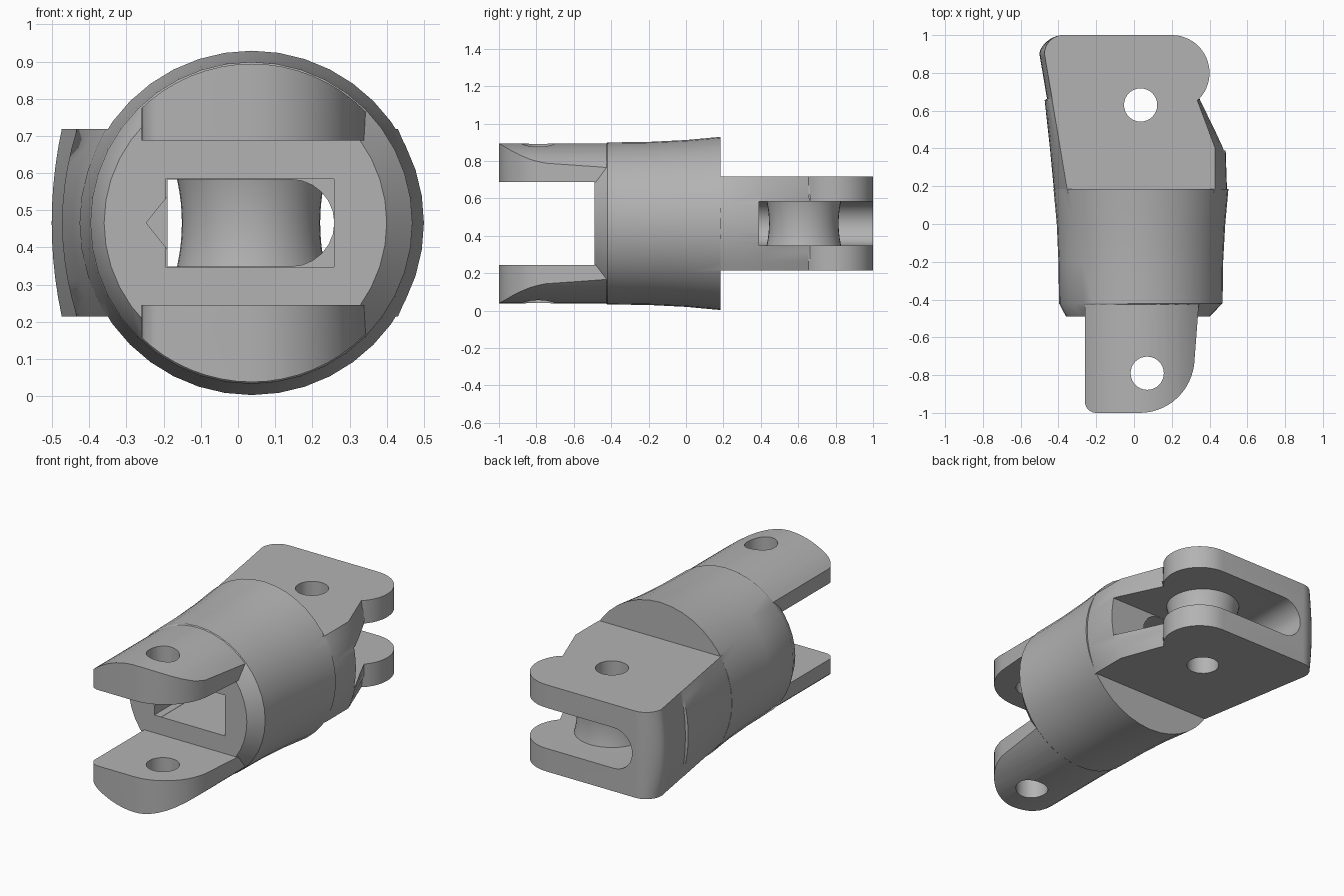
import bpy, bmesh
from math import cos, sin, pi, sqrt, radians

if "Cube" in bpy.data.objects:
    bpy.data.objects.remove(bpy.data.objects["Cube"], do_unlink=True)

CX, CZ = 0.037, 0.466          # long axis of the link
SLOT = 0.118                   # half height of the inner slot
PIN_FRONT, PIN_BACK = (0.07, -0.79), (0.035, 0.63)

grey = bpy.data.materials.new("plain grey")
grey.use_nodes = True
grey.diffuse_color = (0.45, 0.45, 0.45, 1)
grey.node_tree.nodes["Principled BSDF"].inputs["Base Color"].default_value = (0.45, 0.45, 0.45, 1)


def loft(name, rings):
    """Skin equal-length rings of points and cap both ends."""
    bm = bmesh.new()
    rows = [[bm.verts.new(p) for p in ring] for ring in rings]
    n = len(rows[0])
    for a, b in zip(rows, rows[1:]):
        for i in range(n):
            j = (i + 1) % n
            bm.faces.new((a[i], a[j], b[j], b[i]))
    bm.faces.new(rows[0])
    bm.faces.new(rows[-1])
    bmesh.ops.recalc_face_normals(bm, faces=bm.faces)
    mesh = bpy.data.meshes.new(name)
    bm.to_mesh(mesh)
    bm.free()
    mesh.materials.append(grey)
    ob = bpy.data.objects.new(name, mesh)
    bpy.context.collection.objects.link(ob)
    return ob


def along_y(name, outline, y0, y1):
    return loft(name, [[(x, y, z) for x, z in outline] for y in (y0, y1)])


def along_z(name, outline, z0, z1):
    return loft(name, [[(x, y, z) for x, y in outline] for z in (z0, z1)])


def arc(cx, cy, r, a0, a1, n=12):
    angles = [radians(a0 + (a1 - a0) * i / n) for i in range(n + 1)]
    return [(cx + r * cos(a), cy + r * sin(a)) for a in angles]


def circle(cx, cy, r, n=40):
    return arc(cx, cy, r, 0, 360 - 360 / n, n - 1)


def rect(x0, x1, z0, z1):
    return [(x0, z0), (x1, z0), (x1, z1), (x0, z1)]


def combine(target, other, operation):
    mod = target.modifiers.new("combine", 'BOOLEAN')
    mod.operation, mod.object, mod.solver = operation, other, 'EXACT'
    bpy.ops.object.select_all(action='DESELECT')
    bpy.context.view_layer.objects.active = target
    target.select_set(True)
    bpy.ops.object.modifier_apply(modifier=mod.name)
    bpy.data.objects.remove(other, do_unlink=True)


# Round barrel with a chamfered front rim
barrel = [(-0.49, 0.02, 0.38), (-0.42, 0.036, 0.433), (-0.2, 0.036, 0.436),
          (0, CX, 0.446), (0.185, CX, 0.463)]
link = loft("finger_link", [[(x, y, z) for x, z in circle(cx, CZ, r)]
                            for y, cx, r in barrel])

# Rear block: flat top and bottom, bulging sides, rounded back corners
stations = [(0.1, -0.33, 0.07, 0.40, 0.07), (0.19, -0.355, 0.07, 0.43, 0.062),
            (0.4, -0.39, 0.055, 0.43, 0.055), (0.655, -0.433, 0.04, 0.335, 0.02)]
for i in range(21):
    a = radians(-43 + 133 * i / 20)
    y = 0.8 + 0.2 * sin(a)
    right = 0.2 + 0.2 * cos(a)
    left, bulge = -0.433 - 0.17 * (y - 0.66), 0.03
    if y > 0.9:
        left = -0.374 - 0.1 * sqrt(max(0, 1 - ((y - 0.9) / 0.1) ** 2))
        bulge = 0.28 * (1.01 - y)
    stations.append((y, left, min(bulge, 0.027), right, 0))


def block_ring(y, left, bulge_l, right, bulge_r, n=10, half=0.252):
    ts = [-1 + 2 * i / n for i in range(n + 1)]
    ring = [(right + bulge_r * (1 - t * t), y, CZ + half * t) for t in ts]
    return ring + [(left - bulge_l * (1 - t * t), y, CZ + half * t) for t in reversed(ts)]


combine(link, loft("rear_block", [block_ring(*s) for s in stations]), 'UNION')

# Front prongs: tongue outline trimmed to the round barrel, split by a gap
tongue = ([(0.345, -0.4), (0.318, -0.75)] + arc(0.03, -0.71, 0.29, -12, -90)
          + arc(-0.2, -0.94, 0.06, -90, -180, 6) + [(-0.26, -0.4)])
prongs = along_z("front_prongs", tongue, -0.1, 1.1)
combine(prongs, along_y("trim", circle(CX, CZ, 0.428, 64), -1.1, -0.2), 'INTERSECT')
combine(prongs, along_y("gap", rect(-1, 1, 0.245, 0.687), -1.2, -0.45), 'DIFFERENCE')
combine(link, prongs, 'UNION')

# Inner channel from the front face into the rear slot
z0, z1 = CZ - SLOT, CZ + SLOT
combine(link, along_y("channel", rect(-0.195, 0.258, z0, z1), -0.6, 0.2), 'DIFFERENCE')
notch = [(-0.247, CZ), (-0.15, CZ - 0.12), (-0.1, CZ), (-0.15, CZ + 0.12)]
combine(link, along_y("notch", notch, -0.6, 0.3), 'DIFFERENCE')
throat = arc(0.142, CZ, SLOT - 0.001, -90, 90) + [(-0.19, z1 - 0.001), (-0.19, z0 + 0.001)]
combine(link, along_y("throat", throat, 0.1, 0.5), 'DIFFERENCE')

# Rear slot: open on one side and at the back, round at the closed end
slot = arc(-0.236, CZ, SLOT, 90, 270) + [(1, z0), (1, z1)]
combine(link, along_y("rear_slot", slot, 0.39, 1.2), 'DIFFERENCE')

# Waisted post between the rear plates
heights = [-1 + 2 * i / 10 for i in range(11)]
post = loft("rear_post", [[(x, y, CZ + (SLOT + 0.02) * t)
                           for x, y in circle(*PIN_BACK, 0.186 + 0.018 * t * t)]
                          for t in heights])
combine(link, post, 'UNION')

# Pin holes
for pin in (PIN_FRONT, PIN_BACK):
    combine(link, along_z("pin_hole", circle(*pin, 0.088, 32), -0.2, 1.2), 'DIFFERENCE')

bpy.ops.object.select_all(action='DESELECT')
bpy.context.view_layer.objects.active = link
link.select_set(True)
bpy.ops.object.shade_smooth_by_angle(angle=radians(30))
